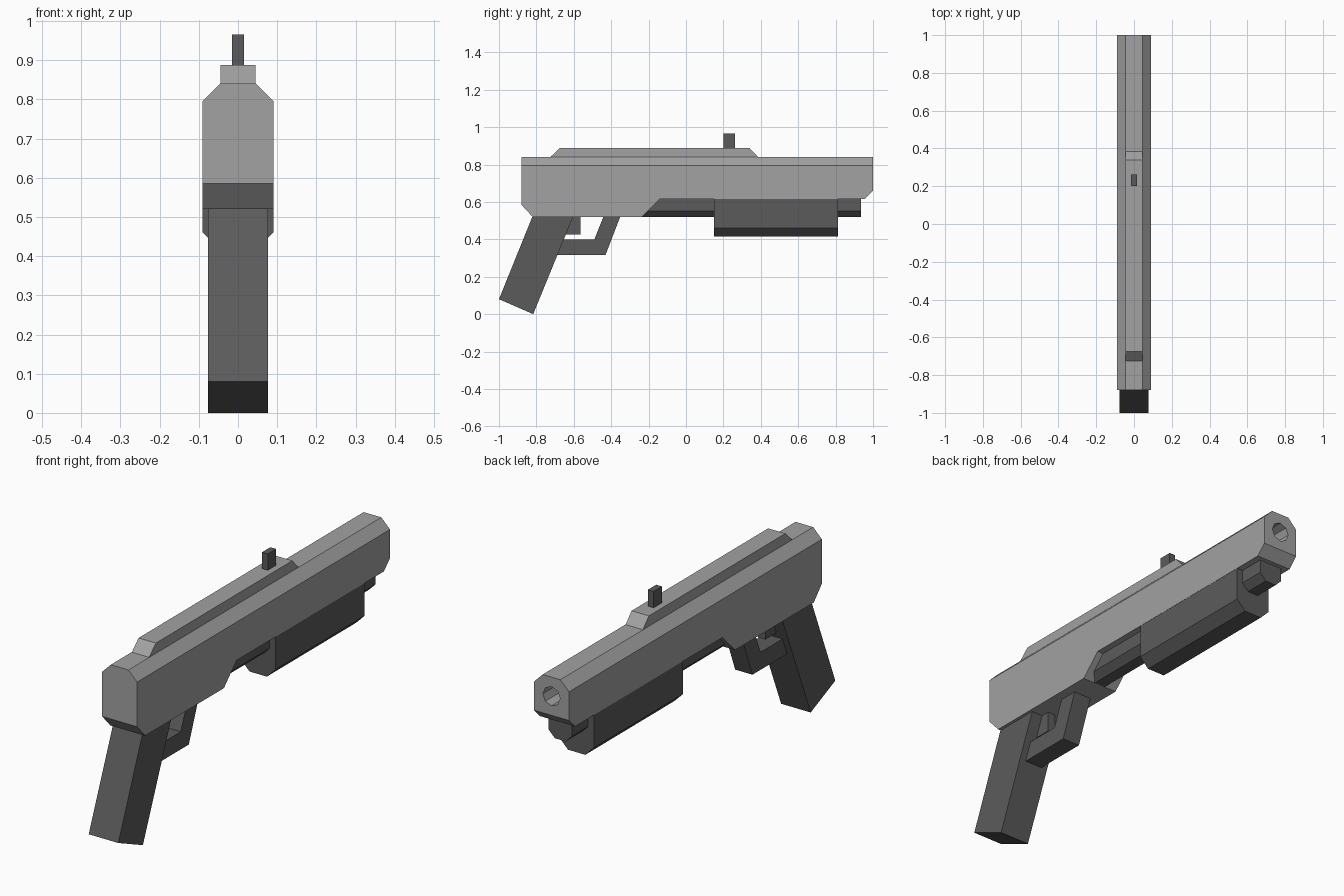
import bpy, bmesh, math

if "Cube" in bpy.data.objects:
    bpy.data.objects.remove(bpy.data.objects["Cube"])


def material(name, v):
    m = bpy.data.materials.new(name)
    m.diffuse_color = (v, v, v, 1)
    m.use_nodes = True
    m.node_tree.nodes["Principled BSDF"].inputs["Base Color"].default_value = m.diffuse_color
    return m


light_metal = material("light grey metal", 0.36)
dark_metal = material("dark grey polymer", 0.105)


def extruded(name, profile, half, mat, bevel_z=None, bevel=0.0):
    """Extrude a (y, z) side profile to x = +-half; chamfer the long edges at height bevel_z."""
    bm = bmesh.new()
    face = bm.faces.new([bm.verts.new((-half, y, z)) for y, z in profile])
    moved = bmesh.ops.extrude_face_region(bm, geom=[face])["geom"]
    bmesh.ops.translate(bm, vec=(2 * half, 0, 0),
                        verts=[v for v in moved if isinstance(v, bmesh.types.BMVert)])
    bmesh.ops.recalc_face_normals(bm, faces=bm.faces)
    if bevel_z is not None:
        edges = [e for e in bm.edges
                 if all(abs(v.co.z - bevel_z) < 1e-4 for v in e.verts)
                 and abs(e.verts[0].co.x - e.verts[1].co.x) < 1e-4]
        bmesh.ops.bevel(bm, geom=edges, offset=bevel, segments=1, affect='EDGES')
    me = bpy.data.meshes.new(name)
    bm.to_mesh(me)
    bm.free()
    me.materials.append(mat)
    ob = bpy.data.objects.new(name, me)
    bpy.context.collection.objects.link(ob)
    return ob


def box(y0, y1, z0, z1):
    return [(y0, z0), (y1, z0), (y1, z1), (y0, z1)]


# Receiver and barrel housing with chamfered top
receiver = extruded("receiver", [(-0.88, 0.84), (1.0, 0.84), (1.0, 0.66), (0.955, 0.615),
                                 (-0.14, 0.615), (-0.235, 0.52), (-0.82, 0.52), (-0.88, 0.585)],
                    0.091, light_metal, 0.84, 0.045)

# Bore cut into the muzzle
bpy.ops.mesh.primitive_cylinder_add(vertices=8, radius=0.045, depth=0.4,
                                    location=(0, 1.0, 0.75), rotation=(math.pi / 2, 0, 0))
cutter = bpy.context.object
cutter.name = "bore_cutter"
cutter.data.materials.append(light_metal)
cutter.hide_render = True
cutter.display_type = 'WIRE'
cut = receiver.modifiers.new("bore", 'BOOLEAN')
cut.operation = 'DIFFERENCE'
cut.solver = 'EXACT'
cut.object = cutter

# Top rib and front sight
extruded("top_rib", [(-0.725, 0.84), (-0.675, 0.888), (0.34, 0.888), (0.385, 0.84)],
         0.045, light_metal)
extruded("sight", box(0.2, 0.262, 0.885, 0.965), 0.015, dark_metal)

# Magazine tube and sliding fore-end, chamfered underneath
extruded("magazine_tube", box(-0.235, 0.935, 0.52, 0.63), 0.06, dark_metal, 0.52, 0.032)
extruded("fore_end", box(0.15, 0.813, 0.415, 0.615), 0.09, dark_metal, 0.415, 0.045)

# Grip, trigger guard and trigger
extruded("grip", [(-0.82, 0.525), (-1.0, 0.08), (-0.817, 0.0), (-0.602, 0.525)],
         0.077, dark_metal)
extruded("trigger_guard", [(-0.35, 0.525), (-0.43, 0.317), (-0.70, 0.317), (-0.66, 0.40),
                           (-0.49, 0.40), (-0.44, 0.525)], 0.045, dark_metal)
extruded("trigger", box(-0.645, -0.563, 0.425, 0.525), 0.02, dark_metal)
